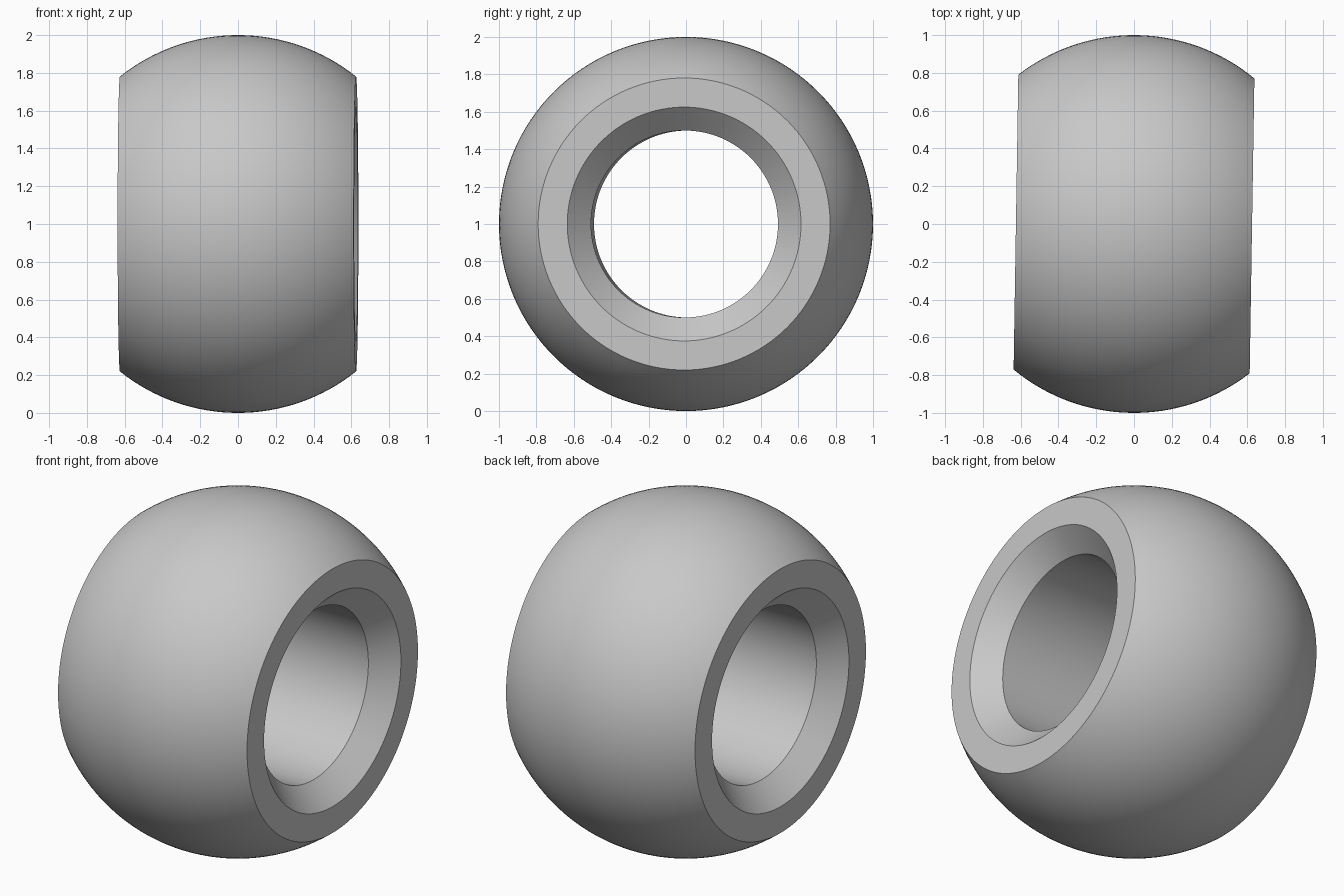
import bpy, bmesh, math
from mathutils import Matrix

cube = bpy.data.objects.get("Cube")
if cube:
    bpy.data.objects.remove(cube, do_unlink=True)

SPHERE_R = 1.0
HALF_WIDTH = 0.625
BORE_R = 0.5
CHAMFER = 0.125
SEGMENTS = 128
ARC_STEPS = 32
YAW = -0.016

# Plain grey finish
grey = bpy.data.materials.new("light grey")
colour = (0.58, 0.58, 0.58, 1)
grey.diffuse_color = colour
grey.use_nodes = True
grey.node_tree.nodes["Principled BSDF"].inputs["Base Color"].default_value = colour

# Closed profile (x along the bore, radius): spherical outside, chamfered bore
limit = math.asin(HALF_WIDTH / SPHERE_R)
angles = [limit * (2 * i / ARC_STEPS - 1) for i in range(ARC_STEPS + 1)]
profile = [(SPHERE_R * math.sin(a), SPHERE_R * math.cos(a)) for a in angles]
profile += [(HALF_WIDTH, BORE_R + CHAMFER), (HALF_WIDTH - CHAMFER, BORE_R),
            (CHAMFER - HALF_WIDTH, BORE_R), (-HALF_WIDTH, BORE_R + CHAMFER)]

# Revolve the profile around the bore axis
bm = bmesh.new()
rings = []
for s in range(SEGMENTS):
    t = 2 * math.pi * s / SEGMENTS
    rings.append([bm.verts.new((x, r * math.cos(t), r * math.sin(t))) for x, r in profile])
for s in range(SEGMENTS):
    a, b = rings[s], rings[(s + 1) % SEGMENTS]
    for i in range(len(profile)):
        j = (i + 1) % len(profile)
        bm.faces.new((a[i], a[j], b[j], b[i]))
bmesh.ops.recalc_face_normals(bm, faces=bm.faces)
bm.transform(Matrix.Translation((0, 0, SPHERE_R)) @ Matrix.Rotation(YAW, 4, "Z"))

mesh = bpy.data.meshes.new("bored_ball")
bm.to_mesh(mesh)
bm.free()
mesh.materials.append(grey)
ball = bpy.data.objects.new("bored_ball", mesh)
bpy.context.collection.objects.link(ball)

# Smooth curves, crisp rims
bpy.context.view_layer.objects.active = ball
ball.select_set(True)
bpy.ops.object.shade_smooth_by_angle(angle=math.radians(25))
